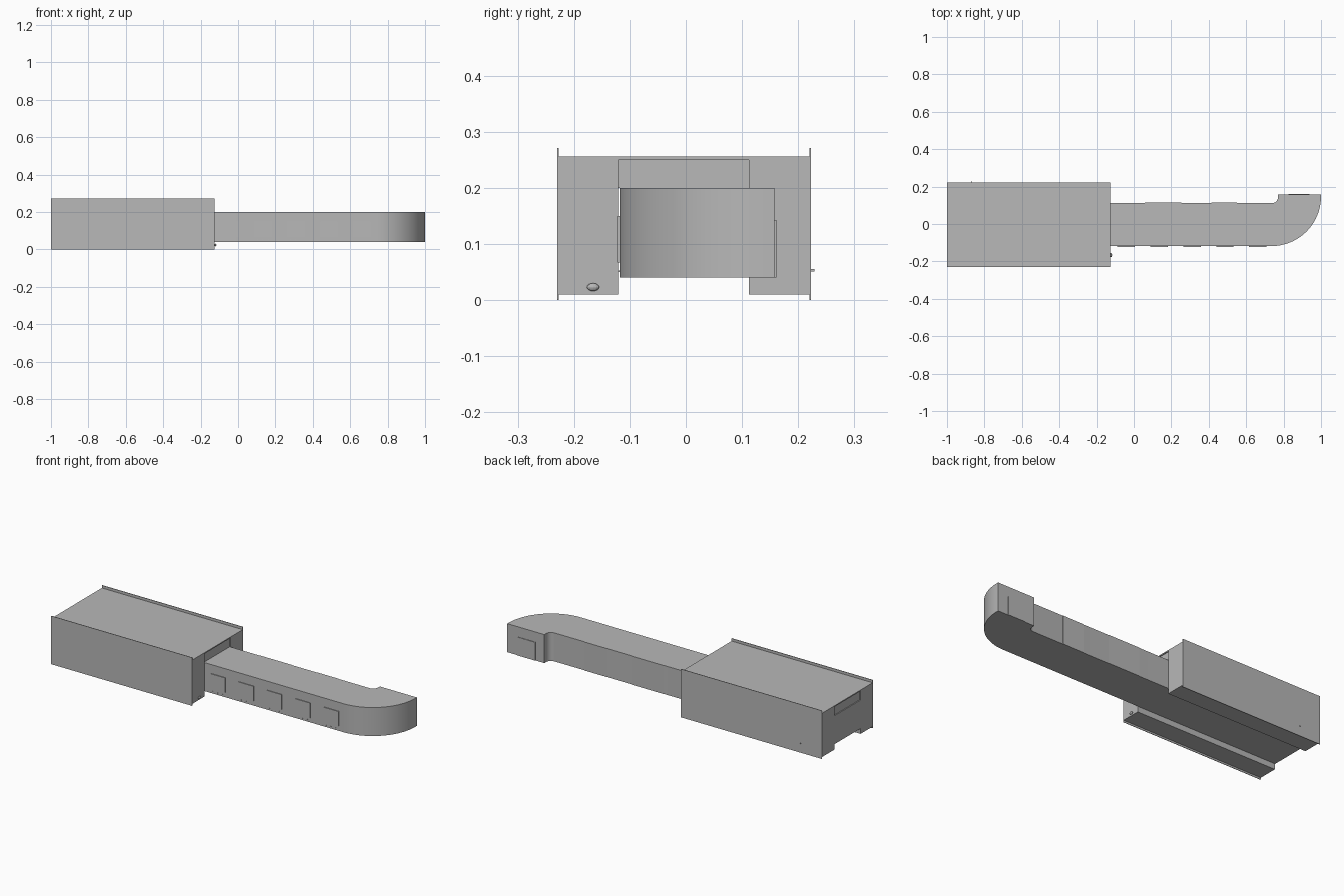
import bpy, bmesh, math

cube = bpy.data.objects.get("Cube")
if cube:
    bpy.data.objects.remove(cube, do_unlink=True)

grey = bpy.data.materials.new("plain grey")
grey.use_nodes = True
tone = (0.48, 0.48, 0.48, 1)
grey.diffuse_color = tone
grey.node_tree.nodes["Principled BSDF"].inputs["Base Color"].default_value = tone


def finish(name, bm):
    bmesh.ops.recalc_face_normals(bm, faces=bm.faces[:])
    mesh = bpy.data.meshes.new(name)
    bm.to_mesh(mesh)
    bm.free()
    mesh.materials.append(grey)
    obj = bpy.data.objects.new(name, mesh)
    bpy.context.collection.objects.link(obj)
    return obj


def box(name, x, y, z):
    """Box from (low, high) ranges."""
    bm = bmesh.new()
    bmesh.ops.create_cube(bm, size=1)
    for v in bm.verts:
        v.co = [r[0] + (c + 0.5) * (r[1] - r[0]) for c, r in zip(v.co, (x, y, z))]
    return finish(name, bm)


def arc(cx, cy, r, start, end, steps):
    angles = [math.radians(start + (end - start) * i / steps) for i in range(steps + 1)]
    return [(cx + r * math.cos(a), cy + r * math.sin(a)) for a in angles]


# Housing: thin side plates, roof, and a solid bank along each side
LONG = (-1, -0.125)
for side, plate, bank in (("right", (-0.23, -0.227), (-0.227, -0.12)),
                          ("left", (0.22, 0.223), (0.112, 0.22))):
    box(side + "_side_plate", LONG, plate, (0, 0.271))
    box(side + "_bank", LONG, bank, (0.01, 0.25))
box("roof", LONG, (-0.227, 0.22), (0.25, 0.256))
box("ceiling_filler", (-0.995, -0.13), (-0.12, 0.112), (0.2, 0.25))

# Corridor: plan outline with a quarter bend, extruded upward
BOTTOM, TOP = 0.04, 0.2
outline = [(-1, 0.112), (-1, -0.118)]
outline += arc(0.735, 0.147, 0.265, -90, 0, 24)
outline += [(1, 0.158), (0.77, 0.158)]
outline += arc(0.74, 0.142, 0.03, 0, -90, 8)
bm = bmesh.new()
base = bm.faces.new([bm.verts.new((x, y, BOTTOM)) for x, y in outline])
ret = bmesh.ops.extrude_face_region(bm, geom=[base])
for v in ret["geom"]:
    if isinstance(v, bmesh.types.BMVert):
        v.co.z = TOP
corridor = finish("corridor", bm)
bpy.context.view_layer.objects.active = corridor
corridor.select_set(True)
bpy.ops.object.shade_smooth_by_angle(angle=math.radians(30))
corridor.select_set(False)

# Row of raised panels along the front, with small bolts beneath
for i in range(5):
    right = 0.005 + i * 0.176
    box(f"front_panel_{i + 1}", (right - 0.093, right), (-0.122, -0.117), (0.067, 0.15))
    for k in range(3):
        x = right - 0.08 + k * 0.03
        box(f"bolt_{i + 1}_{k + 1}", (x, x + 0.003), (-0.12, -0.117), (0.05, 0.053))

# Back doors and the end hatch
for i, span in enumerate(((0.06, 0.255), (0.415, 0.55))):
    box(f"back_door_{i + 1}", span, (0.11, 0.114), (BOTTOM, TOP))
box("end_hatch", (0.825, 0.937), (0.156, 0.161), (BOTTOM, 0.143))

# Small knob on the housing end and a stud on its back
bm = bmesh.new()
bmesh.ops.create_uvsphere(bm, u_segments=12, v_segments=8, radius=1)
bmesh.ops.scale(bm, vec=(0.006, 0.011, 0.007), verts=bm.verts)
bmesh.ops.translate(bm, vec=(-0.122, -0.166, 0.023), verts=bm.verts)
finish("end_knob", bm)
box("back_stud", (-0.872, -0.868), (0.222, 0.229), (0.051, 0.055))
